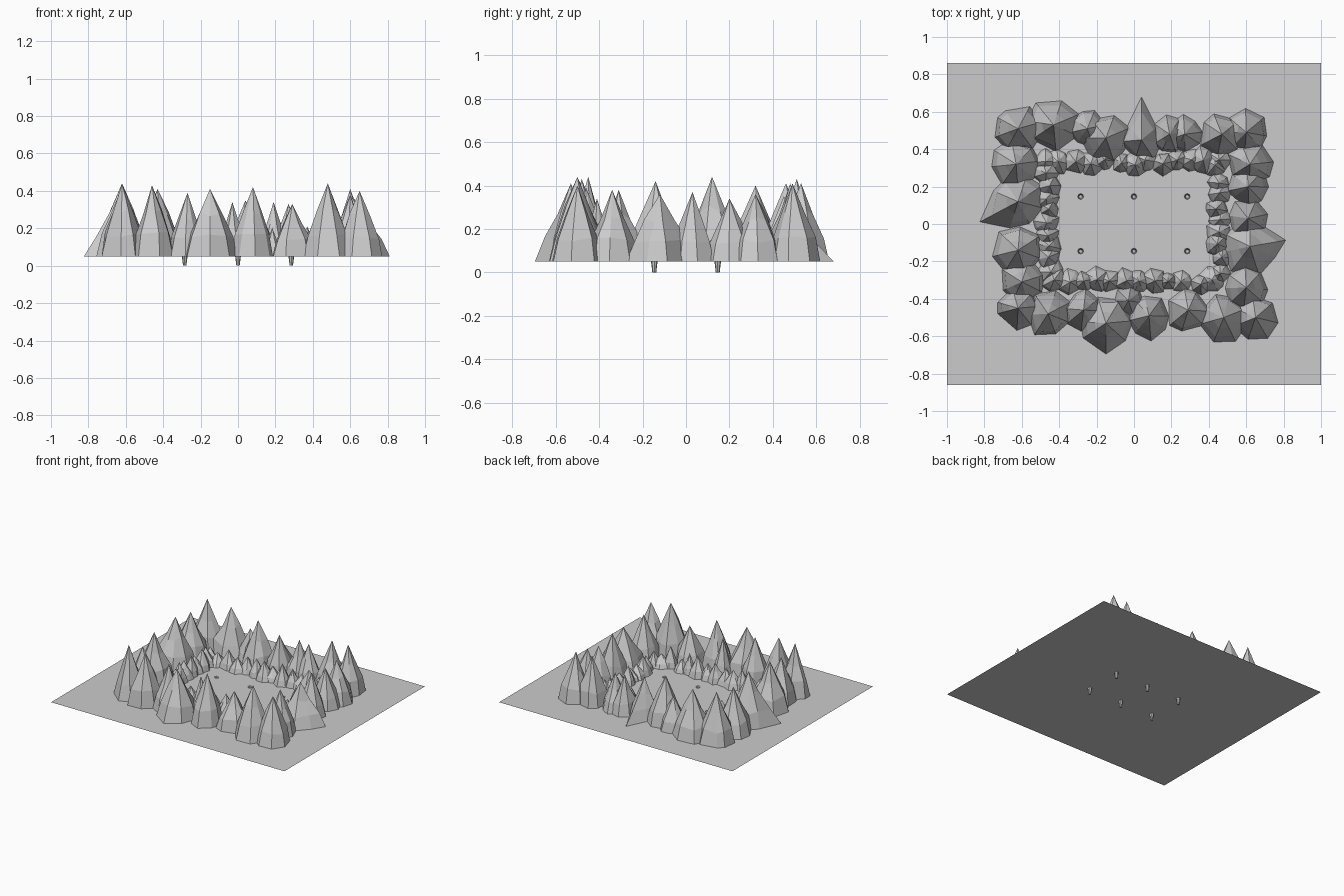
import bpy
import bmesh
import math
import random
from mathutils import Vector

cube = bpy.data.objects.get("Cube")
if cube:
    bpy.data.objects.remove(cube)

random.seed(7)
GROUND = 0.05

stone = bpy.data.materials.new("stone_grey")
stone.use_nodes = True
colour = (0.6, 0.6, 0.6, 1)
stone.diffuse_color = colour
stone.node_tree.nodes["Principled BSDF"].inputs["Base Color"].default_value = colour


def finish(bm, name):
    """Turn a bmesh into a named, flat shaded object."""
    mesh = bpy.data.meshes.new(name)
    bm.to_mesh(mesh)
    bm.free()
    mesh.materials.append(stone)
    obj = bpy.data.objects.new(name, mesh)
    bpy.context.collection.objects.link(obj)
    return obj


def ring(bm, centre, radius, z, sides):
    points = []
    for i in range(sides):
        a = math.tau * i / sides
        points.append(bm.verts.new((centre[0] + radius * math.cos(a),
                                    centre[1] + radius * math.sin(a), z)))
    return points


def bridge(bm, lower, upper):
    n = len(lower)
    for i in range(n):
        j = (i + 1) % n
        bm.faces.new((lower[i], lower[j], upper[j], upper[i]))


def add_peak(bm, x, y, radius, top, heading=None, flank=0):
    """Faceted spire with two shoulders; a flank pulls one ridge outward."""
    sides = random.choice((7, 8))
    start = random.uniform(0, math.tau) if heading is None else math.radians(heading)
    height = top - GROUND
    corners = []
    for i in range(sides):
        wobble = 0 if i == 0 else random.uniform(-0.2, 0.2)
        corners.append((start + math.tau * i / sides + wobble, random.uniform(0.9, 1.1)))
    previous = None
    for level, width, pull in ((0, 1, 1), (0.3, 0.82, 0.45), (0.62, 0.44, 0.1)):
        verts = []
        for i, (angle, scale) in enumerate(corners):
            r = radius * width * scale * random.uniform(0.95, 1.05)
            if i == 0:
                r += flank * pull
            z = GROUND + height * level
            if level:
                z += height * random.uniform(-0.04, 0.04)
            verts.append(bm.verts.new((x + r * math.cos(angle), y + r * math.sin(angle), z)))
        if previous:
            bridge(bm, previous, verts)
        previous = verts
    tip = bm.verts.new((x, y, top))
    for i in range(sides):
        bm.faces.new((previous[i], previous[(i + 1) % sides], tip))


# Outer peaks, in hundredths: x, y, radius, top, then heading and length of a flank
outer = {
    "back_peaks": [
        (-62, 51, 13, 43), (-43, 53, 14, 41), (-25, 51, 10, 30), (-15, 46, 13, 41),
        (4, 45, 11, 35, 90, 12), (19, 48, 10, 34), (27, 48, 10, 33),
        (47, 48, 12, 41), (60, 49, 12, 41)],
    "left_peaks": [
        (62, 32, 12, 36), (61, 20, 11, 34), (61, 3, 11, 37),
        (62, -12, 15, 36, 10, 4), (60, -34, 12, 38)],
    "front_peaks": [
        (65, -50, 12, 40), (48, -50, 13, 44), (29, -46, 12, 33), (8, -49, 12, 42),
        (-3, -41, 8, 34), (-15, -53, 14, 41, 270, 4), (-27, -46, 11, 39),
        (-46, -48, 12, 43), (-62, -45, 12, 44)],
    "right_peaks": [
        (-60, -31, 12, 38), (-62, -14, 14, 42), (-62, 12, 14, 44, 208, 8),
        (-63, 32, 13, 40)],
}
for name, peaks in outer.items():
    bm = bmesh.new()
    for x, y, r, top, *flank in peaks:
        heading, length = flank or (None, 0)
        add_peak(bm, x / 100, y / 100, r / 100, top / 100, heading, length / 100)
    finish(bm, name)

# Small foothills lining the clearing, as rows between two ends
foothills = {
    "back_foothills": ((-0.47, 0.33), (0.46, 0.33), 13),
    "front_foothills": ((-0.43, -0.31), (0.42, -0.31), 12),
    "left_foothills": ((0.44, 0.30), (0.46, -0.26), 9),
    "right_foothills": ((-0.46, 0.26), (-0.45, -0.25), 9),
}
for name, (first, last, count) in foothills.items():
    bm = bmesh.new()
    for i in range(count):
        p = Vector(first).lerp(Vector(last), i / (count - 1))
        x = p.x + random.uniform(-0.015, 0.015)
        y = p.y + random.uniform(-0.015, 0.015)
        add_peak(bm, x, y, random.uniform(0.05, 0.075), random.uniform(0.14, 0.21))
    finish(bm, name)

# Tapered sockets sunk through the clearing
HOLES = [(x, y) for x in (-0.285, 0, 0.285) for y in (-0.146, 0.146)]
SIDES = 8
bm = bmesh.new()
for spot in HOLES:
    rim = ring(bm, spot, 0.015, GROUND, SIDES)
    foot = ring(bm, spot, 0.009, 0, SIDES)
    bridge(bm, foot, rim)
    bm.faces.new(foot[::-1])
    lip = ring(bm, spot, 0.02, GROUND + 0.003, SIDES)
    bridge(bm, rim, lip)
finish(bm, "sockets")

# Thin ground sheet with openings over the sockets
bm = bmesh.new()
loops = [[bm.verts.new((x, y, GROUND)) for x, y in
          ((-1, -0.86), (1, -0.86), (1, 0.86), (-1, 0.86))]]
loops += [ring(bm, spot, 0.015, GROUND, SIDES) for spot in HOLES]
edges = [bm.edges.new((loop[i - 1], loop[i])) for loop in loops for i in range(len(loop))]
bmesh.ops.triangle_fill(bm, edges=edges, use_beauty=True, normal=(0, 0, 1))
finish(bm, "ground")
